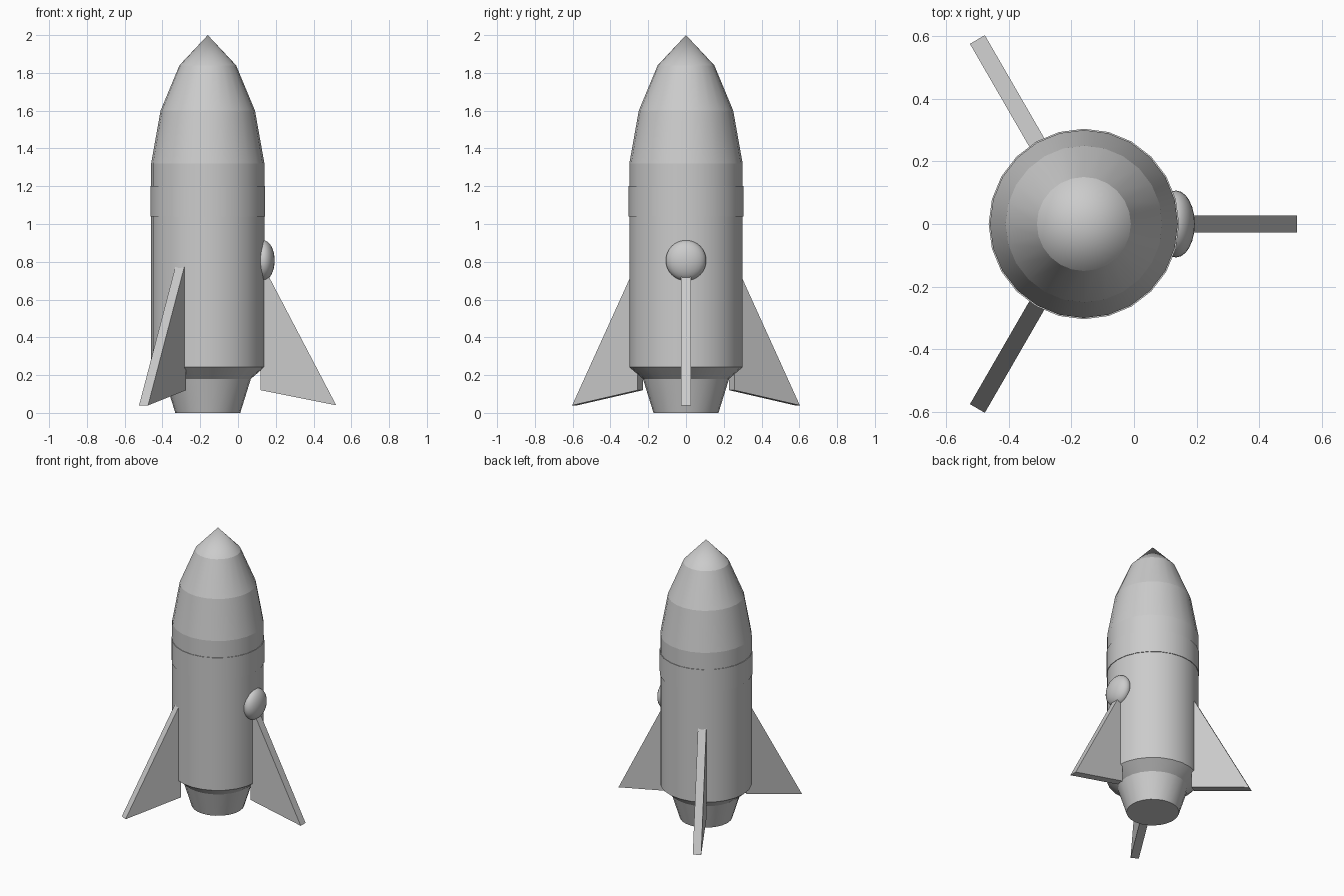
import bpy, bmesh, math
from mathutils import Matrix, Vector

if "Cube" in bpy.data.objects:
    bpy.data.objects.remove(bpy.data.objects["Cube"])

AXIS_X = -0.16
SIDES = 24

grey = bpy.data.materials.new("plain grey")
grey.diffuse_color = (0.6, 0.6, 0.6, 1)
grey.use_nodes = True
grey.node_tree.nodes["Principled BSDF"].inputs["Base Color"].default_value = grey.diffuse_color


def finish(name, bm):
    bmesh.ops.recalc_face_normals(bm, faces=bm.faces[:])
    mesh = bpy.data.meshes.new(name)
    bm.to_mesh(mesh)
    bm.free()
    mesh.materials.append(grey)
    obj = bpy.data.objects.new(name, mesh)
    bpy.context.collection.objects.link(obj)
    return obj


def lathe(name, profile):
    """Turn (radius, z) points round the rocket axis: smooth around, crisp at each ring."""
    bm = bmesh.new()
    rings = []
    for r, z in profile:
        if r == 0:
            rings.append([bm.verts.new((AXIS_X, 0, z))] * SIDES)
        else:
            rings.append([bm.verts.new((AXIS_X + r * math.cos(a), r * math.sin(a), z))
                          for a in (2 * math.pi * i / SIDES for i in range(SIDES))])
    for low, high in zip(rings, rings[1:]):
        for i in range(SIDES):
            j = (i + 1) % SIDES
            corners = list(dict.fromkeys((low[i], low[j], high[j], high[i])))
            bm.faces.new(corners).smooth = True
    for e in bm.edges:
        if abs(e.verts[0].co.z - e.verts[1].co.z) < 1e-5:
            e.smooth = False
    return finish(name, bm)


# Engine nozzle, hull and stepped nose cone
lathe("nozzle", [(0, 0), (0.172, 0), (0.228, 0.18)])
lathe("hull", [(0.228, 0.18), (0.30, 0.242), (0.30, 1.32)])
lathe("nose_cone", [(0.30, 1.32), (0.25, 1.60), (0.15, 1.84), (0, 2.0)])

# Slightly raised band below the nose
lathe("band", [(0.299, 1.04), (0.304, 1.04), (0.304, 1.20), (0.299, 1.20)])

# Flattened round porthole on the +x side
bm = bmesh.new()
bmesh.ops.create_uvsphere(bm, u_segments=24, v_segments=16, radius=1)
bm.transform(Matrix.Translation((0.134, 0, 0.807)) @ Matrix.Diagonal((0.06, 0.107, 0.107, 1)))
for f in bm.faces:
    f.smooth = True
finish("porthole", bm)

# Three triangular fins
for n in range(3):
    bm = bmesh.new()
    face = bm.faces.new([bm.verts.new((r, -0.0275, z))
                         for r, z in ((0.28, 0.12), (0.68, 0.04), (0.28, 0.804))])
    out = bmesh.ops.extrude_face_region(bm, geom=[face])
    moved = [v for v in out["geom"] if isinstance(v, bmesh.types.BMVert)]
    bmesh.ops.translate(bm, verts=moved, vec=Vector((0, 0.055, 0)))
    bm.transform(Matrix.Translation((AXIS_X, 0, 0)) @ Matrix.Rotation(n * 2 * math.pi / 3, 4, 'Z'))
    finish(f"fin_{n + 1}", bm)
